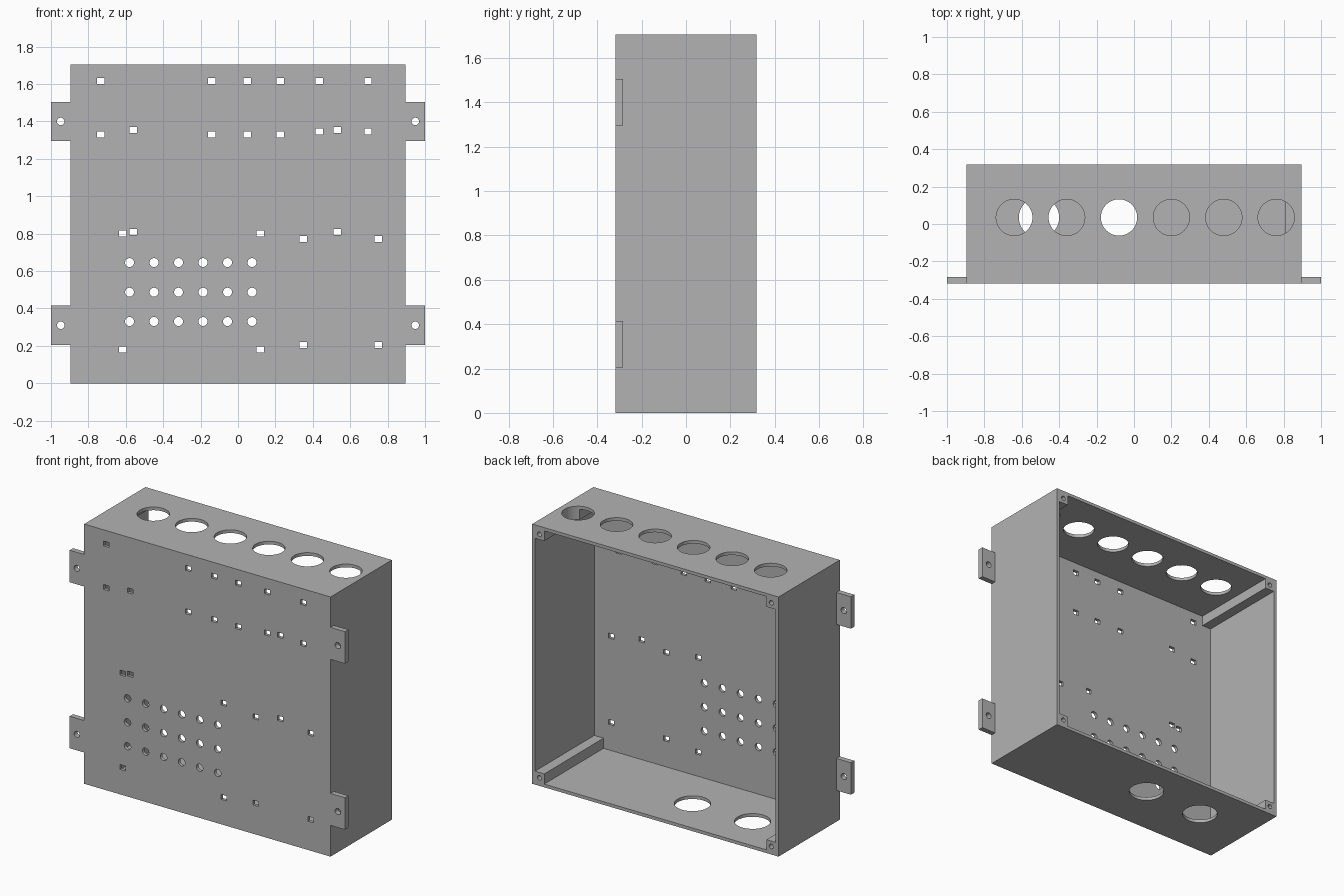
import bpy
import bmesh
from math import radians
from mathutils import Matrix, Vector

cube = bpy.data.objects.get("Cube")
if cube:
    bpy.data.objects.remove(cube, do_unlink=True)

# Overall sizes
W, D, H = 0.895, 0.318, 1.705      # half width, half depth, height
WALL, POST = 0.021, 0.088          # wall thickness, corner post size
TAB_T = 0.035

grey = bpy.data.materials.new("plain_grey")
grey.use_nodes = True
grey.diffuse_color = (0.45, 0.45, 0.45, 1)
grey.node_tree.nodes["Principled BSDF"].inputs["Base Color"].default_value = (0.45, 0.45, 0.45, 1)


def make_object(name, bm):
    bmesh.ops.recalc_face_normals(bm, faces=bm.faces)
    mesh = bpy.data.meshes.new(name)
    bm.to_mesh(mesh)
    bm.free()
    mesh.materials.append(grey)
    obj = bpy.data.objects.new(name, mesh)
    bpy.context.collection.objects.link(obj)
    return obj


def add_box(bm, centre, size):
    bmesh.ops.create_cube(bm, size=1, matrix=Matrix.Translation(centre) @ Matrix.Diagonal((*size, 1)))


def add_cylinder(bm, centre, radius, depth, axis="Z", segments=24):
    turn = Matrix.Rotation(radians(90), 4, "X") if axis == "Y" else Matrix.Identity(4)
    bmesh.ops.create_cone(bm, cap_ends=True, segments=segments, radius1=radius, radius2=radius,
                          depth=depth, matrix=Matrix.Translation(centre) @ turn)


def cut(obj, bm):
    """Subtract the cutter and bake the result."""
    cutter = make_object("cutter", bm)
    cutter.hide_render = True
    mod = obj.modifiers.new("cut", "BOOLEAN")
    mod.operation, mod.solver, mod.object = "DIFFERENCE", "EXACT", cutter
    bpy.context.view_layer.update()
    graph = bpy.context.evaluated_depsgraph_get()
    baked = bpy.data.meshes.new_from_object(obj.evaluated_get(graph))
    obj.modifiers.clear()
    obj.data = baked
    bpy.data.objects.remove(cutter, do_unlink=True)


def finish(obj):
    bpy.ops.object.select_all(action="DESELECT")
    obj.select_set(True)
    bpy.context.view_layer.objects.active = obj
    bpy.ops.object.shade_smooth_by_angle(angle=radians(30))


# Enclosure: solid block hollowed from the back, leaving four corner posts
bm = bmesh.new()
add_box(bm, (0, 0, H / 2), (2 * W, 2 * D, H))
enclosure = make_object("enclosure", bm)

ix, px = W - WALL, W - POST
iz, pz = H / 2 - WALL, H / 2 - POST
quarter = [(ix, pz), (px, pz), (px, iz)]
profile = []
for sx, sz in ((1, 1), (-1, 1), (-1, -1), (1, -1)):
    corner = quarter if sx * sz > 0 else quarter[::-1]
    profile += [(sx * x, sz * z + H / 2) for x, z in corner]
bm = bmesh.new()
face = bm.faces.new([bm.verts.new((x, WALL - D, z)) for x, z in profile])
grown = bmesh.ops.extrude_face_region(bm, geom=[face])
bmesh.ops.translate(bm, vec=Vector((0, 2 * D, 0)),
                    verts=[v for v in grown["geom"] if isinstance(v, bmesh.types.BMVert)])
cut(enclosure, bm)

# Openings
bm = bmesh.new()

# Cable holes in the top and bottom
for i in range(6):
    add_cylinder(bm, (-0.64 + 0.28 * i, 0.035, H), 0.097, 0.24, segments=48)
for x in (-0.508, -0.072):
    add_cylinder(bm, (x, 0.035, 0), 0.108, 0.1, segments=48)

# Vent holes in the front
for i in range(6):
    for z in (0.33, 0.487, 0.645):
        add_cylinder(bm, (-0.58 + 0.131 * i, -D, z), 0.024, 0.1, "Y")

# Rectangular mounting slots in the front: shared heights and their columns
slots = [
    ((1.615, 1.33), (-0.735, -0.14, 0.05, 0.225)),
    ((1.615, 1.345), (0.435, 0.695)),
    ((1.355, 0.808), (-0.56, 0.53)),
    ((0.80, 0.18), (-0.615, 0.12)),
    ((0.772, 0.205), (0.35, 0.75)),
]
for heights, columns in slots:
    for z in heights:
        for x in columns:
            add_box(bm, (x, -D, z), (0.04, 0.1, 0.032))

# Screw holes in the back ends of the posts
for sx in (-1, 1):
    for z in (0.053, H - 0.053):
        add_cylinder(bm, (sx * (W - 0.053), D, z), 0.015, 0.2, "Y")
cut(enclosure, bm)
finish(enclosure)

# Mounting tabs on both sides, each with a screw hole
for side, sx in (("left", 1), ("right", -1)):
    for level, z in (("lower", 0.31), ("upper", 1.40)):
        bm = bmesh.new()
        add_box(bm, (sx * (W + 1) / 2, TAB_T / 2 - D, z), (1 - W, TAB_T, 0.21))
        tab = make_object(f"{level}_{side}_tab", bm)
        bm = bmesh.new()
        add_cylinder(bm, (sx * 0.948, -D, z), 0.02, 0.2, "Y")
        cut(tab, bm)
        finish(tab)
